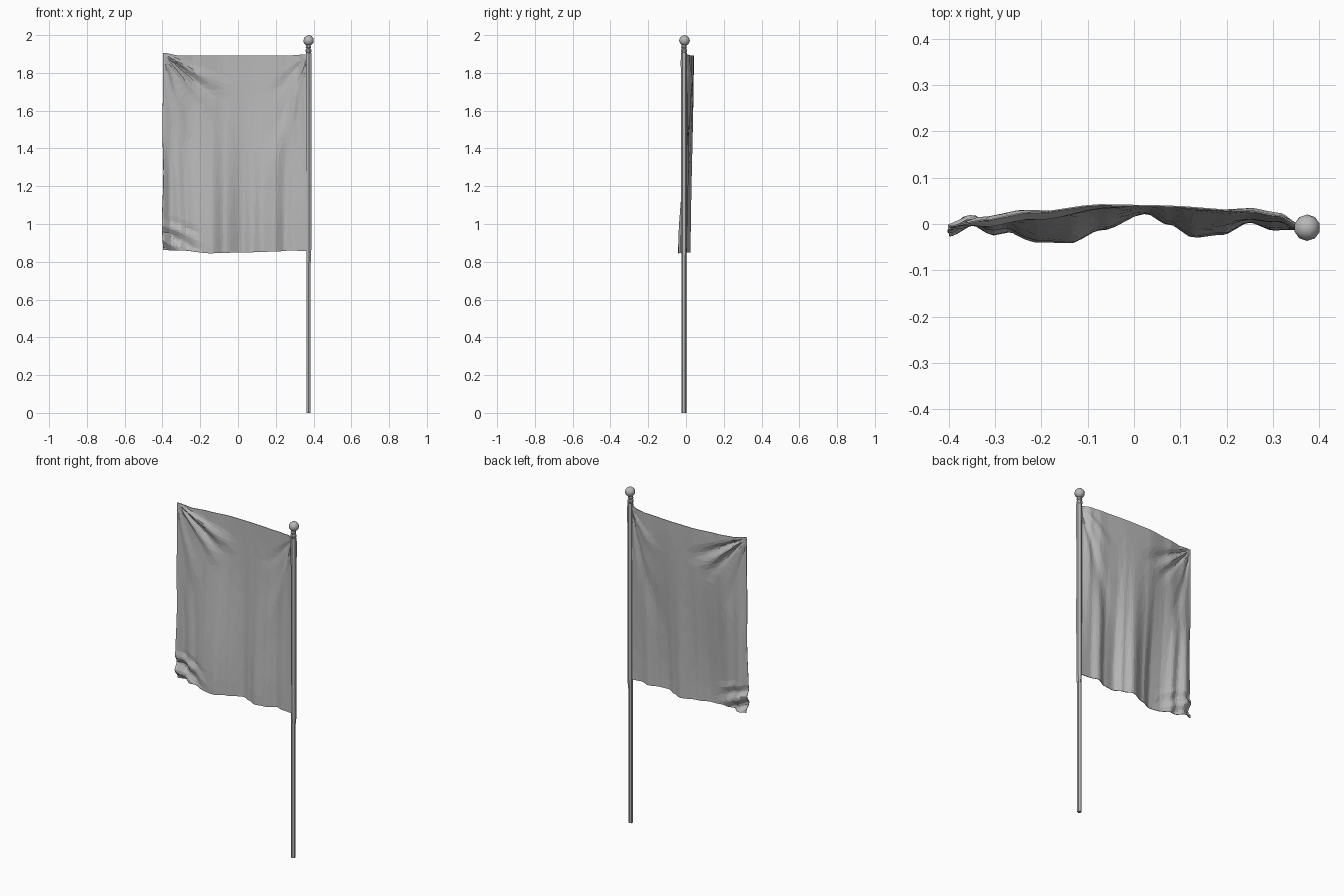
import bpy, bmesh, math

if "Cube" in bpy.data.objects:
    bpy.data.objects.remove(bpy.data.objects["Cube"])

grey = bpy.data.materials.new("plain_grey")
grey.diffuse_color = (0.48, 0.48, 0.48, 1)
grey.use_nodes = True
grey.node_tree.nodes["Principled BSDF"].inputs["Base Color"].default_value = grey.diffuse_color

POLE_X, POLE_Y = 0.373, -0.011


def add_object(name, bm):
    mesh = bpy.data.meshes.new(name)
    bm.to_mesh(mesh)
    bm.free()
    mesh.materials.append(grey)
    obj = bpy.data.objects.new(name, mesh)
    bpy.context.collection.objects.link(obj)
    return obj


def lathe(name, profile, sides, x=POLE_X, y=POLE_Y):
    """Closed turned part from (radius, height) pairs."""
    bm = bmesh.new()
    rings = []
    for r, z in profile:
        angles = [2 * math.pi * (i + 0.5) / sides for i in range(sides)]
        rings.append([bm.verts.new((x + r * math.cos(a), y + r * math.sin(a), z))
                      for a in angles])
    for a, b in zip(rings, rings[1:]):
        for i in range(sides):
            j = (i + 1) % sides
            bm.faces.new((a[i], a[j], b[j], b[i]))
    bm.faces.new(rings[0][::-1])
    bm.faces.new(rings[-1])
    return add_object(name, bm)


def smooth(t):
    t = max(0.0, min(1.0, t))
    return t * t * (3 - 2 * t)


def curve(points, x):
    """Smoothly blended value through a few (x, value) points."""
    for (x0, v0), (x1, v1) in zip(points, points[1:]):
        if x <= x1:
            return v0 + (v1 - v0) * smooth((x - x0) / (x1 - x0))
    return points[-1][1]


# Pole and finial
lathe("pole", [(0.0125, 0), (0.0125, 1.93)], 6)
lathe("finial_neck", [(0.012, 1.905), (0.017, 1.912), (0.017, 1.922),
                      (0.011, 1.928), (0.016, 1.936), (0.012, 1.95)], 8)
bm = bmesh.new()
bmesh.ops.create_icosphere(bm, subdivisions=2, radius=0.0285)
bmesh.ops.translate(bm, verts=bm.verts, vec=(POLE_X + 0.001, -0.008, 1.9715))
ball = add_object("finial_ball", bm)
ball.data.shade_smooth()

# Cloth sleeve around the pole
lathe("flag_sleeve", [(0.013, 0.80), (0.015, 0.87), (0.016, 1.2),
                      (0.015, 1.6), (0.017, 1.86), (0.016, 1.905)], 6, POLE_X + 0.002)

# Bow of the top edge, folds of the bottom edge, and hem height
TOP = [(-0.4, -0.005), (-0.33, 0.008), (-0.22, 0.025), (-0.07, 0.041),
       (0.05, 0.039), (0.25, 0.028), (0.31, 0.018), (0.37, -0.008)]
BOTTOM = [(-0.4, -0.008), (-0.35, 0.002), (-0.28, -0.014), (-0.2, -0.038), (-0.14, -0.04),
          (-0.07, -0.012), (0.025, 0.023), (0.075, 0.0), (0.13, -0.028), (0.19, -0.022),
          (0.25, 0.004), (0.3, -0.012), (0.37, -0.011)]
HEM = [(-0.4, 0.862), (-0.3, 0.86), (-0.15, 0.845), (0.05, 0.85),
       (0.2, 0.854), (0.28, 0.86), (0.37, 0.856)]


def pleat(dx, dz, angle, width, reach, depth):
    """One fold running out of a pinned corner along an angle."""
    r, a = math.hypot(dx, dz), math.degrees(math.atan2(dz, dx))
    fade = smooth(r / 0.1) * smooth((reach - r) / (reach * 0.5))
    return depth * fade * math.exp(-((a - angle) / width) ** 2)


def cloth_point(u, v):
    """u runs from the free edge to the pole, v from top to bottom."""
    x = -0.398 + 0.768 * u
    top_z = 1.892 + 0.014 * (1 - smooth(u / 0.12)) + 0.006 * smooth((u - 0.85) / 0.15)
    z = top_z + (curve(HEM, x) - top_z) * v
    drop = smooth(v * 0.9 + 0.1 * v * v)
    y = curve(TOP, x) + (curve(BOTTOM, x) - curve(TOP, x)) * drop
    # pleats pulled from the free upper corner
    for angle, width, reach, depth in ((30, 6, 0.45, -0.014), (41, 5, 0.4, 0.009),
                                       (49, 5, 0.45, -0.010), (76, 5, 0.55, -0.008)):
        y += pleat(x + 0.4, 1.905 - z, angle, width, reach, depth)
    # pleats hanging from the pole corner
    for angle, width, reach, depth in ((50, 8, 0.35, 0.006), (74, 5, 0.8, -0.010)):
        y += pleat(0.37 - x, 1.9 - z, angle, width, reach, depth)
    # long hanging folds near the free edge
    near = 1 - smooth((u - 0.1) / 0.16)
    y += 0.006 * near * math.sin(x * 75 + z * 3) * smooth((v - 0.35) / 0.3)
    # crumpled lower corner
    crumple = (1 - smooth(u / 0.33)) * smooth((v - 0.82) / 0.1)
    y += 0.012 * crumple * math.sin((z + 0.5 * x) * 68)
    # uneven free edge
    x += 0.005 * (1 - smooth(u / 0.1)) * math.sin(v * 13) * v
    return x, y, z


NX, NZ = 100, 130
bm = bmesh.new()
grid = [[bm.verts.new(cloth_point(i / NX, j / NZ)) for i in range(NX + 1)]
        for j in range(NZ + 1)]
for j in range(NZ):
    for i in range(NX):
        bm.faces.new((grid[j][i], grid[j + 1][i], grid[j + 1][i + 1], grid[j][i + 1]))
flag = add_object("flag_cloth", bm)

# Faceted cloth with a slight thickness
facets = flag.modifiers.new("facets", 'DECIMATE')
facets.ratio = 0.04
thick = flag.modifiers.new("thickness", 'SOLIDIFY')
thick.thickness = 0.003
thick.offset = 0
